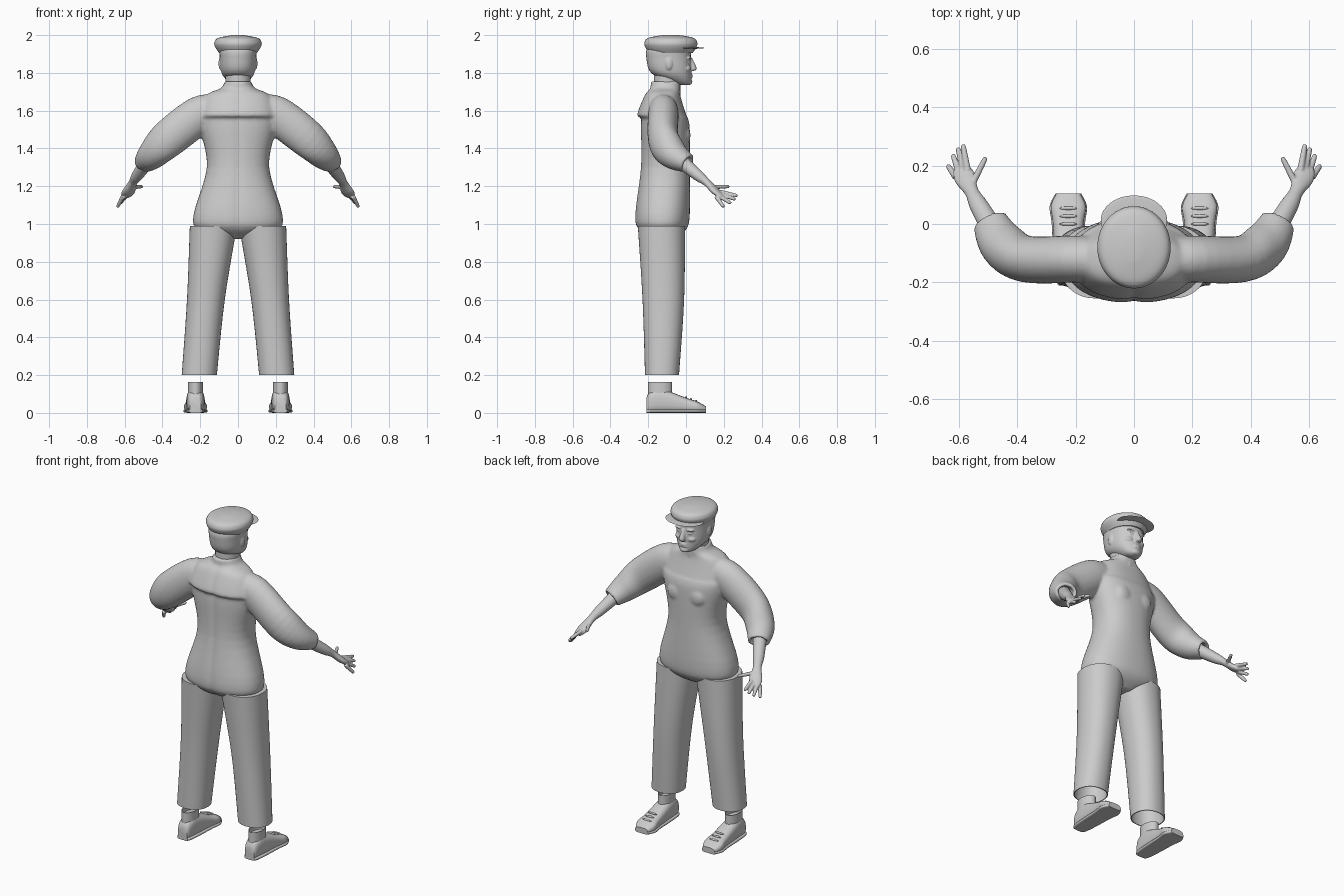
import bpy, bmesh, math
from mathutils import Vector, Matrix

cube = bpy.data.objects.get("Cube")
if cube:
    bpy.data.objects.remove(cube)

grey = bpy.data.materials.new("plain grey")
grey.use_nodes = True
tone = (.6, .6, .6, 1)
grey.diffuse_color = tone
grey.node_tree.nodes["Principled BSDF"].inputs["Base Color"].default_value = tone

SIDES = {"left": 1, "right": -1}
X_AXIS, Y_AXIS, Z_AXIS = Vector((1, 0, 0)), Vector((0, 1, 0)), Vector((0, 0, 1))
FLAT = (X_AXIS, Y_AXIS)
FACING = (X_AXIS, Z_AXIS)


def hermite(before, start, end, after, t):
    leave, arrive = (end - before) / 2, (after - start) / 2
    ease = t * t * (3 - 2 * t)
    return start + (end - start) * ease + leave * t * (1 - t) ** 2 - arrive * t * t * (1 - t)


def smooth_rows(rows, steps=5):
    """Ease between rows of numbers with a cubic that passes through each row."""
    result = []
    for index in range(len(rows) - 1):
        before, after = rows[max(index - 1, 0)], rows[min(index + 2, len(rows) - 1)]
        columns = list(zip(before, rows[index], rows[index + 1], after))
        for step in range(steps):
            result.append([hermite(*column, step / steps) for column in columns])
    return result + [list(rows[-1])]


def squircle(angle, power):
    """Point on a unit circle, squared off as the power rises above two."""
    c, s = math.cos(angle), math.sin(angle)
    return (math.copysign(abs(c) ** (2 / power), c), math.copysign(abs(s) ** (2 / power), s))


def loft(bm, rows, frame=None, power=2, sides=32, wall=None, depth=None, groove=None):
    """Skin rings given as (x, y, z, width, height).

    Without a frame the rings follow the path. A wall thickness turns the last
    ring inward to make a hollow end, and a groove creases the back."""
    rows = smooth_rows(rows)
    centres = [Vector(row[:3]) for row in rows]
    rings = []
    for index, row in enumerate(rows):
        ahead = centres[min(index + 1, len(rows) - 1)]
        behind = centres[max(index - 1, 0)]
        along = (ahead - behind).normalized()
        if frame:
            across, up = frame
        else:
            across = along.cross(Z_AXIS).normalized()
            up = across.cross(along)
        rings.append((centres[index], across, up, row[3], row[4]))
    if wall:
        centre, across, up, width, height = rings[-1]
        for inset in (0, depth):
            rings.append((centre - along * inset, across, up, width - wall, height - wall))
    loops = []
    for centre, across, up, width, height in rings:
        loop = []
        for side in range(sides):
            x, y = squircle(math.tau * side / sides, power)
            if groove and y < 0:
                y *= 1 - groove * math.exp(-(x / .1) ** 2)
            loop.append(bm.verts.new(centre + across * (width * x) + up * (height * y)))
        loops.append(loop)
    for lower, upper in zip(loops, loops[1:]):
        for side in range(sides):
            bm.faces.new((lower[side - 1], lower[side], upper[side], upper[side - 1]))
    bm.faces.new(loops[0])
    bm.faces.new(loops[-1])


def upright(rows):
    """Turn (height, half width, back, front) rows into horizontal rings."""
    return [(0, (back + front) / 2, z, width, (front - back) / 2) for z, width, back, front in rows]


def mirrored(rows, sign):
    return [(sign * x, *rest) for x, *rest in rows]


def ball(bm, centre, radii):
    place = Matrix.Translation(Vector(centre)) @ Matrix.Diagonal(Vector((*radii, 1)))
    bmesh.ops.create_uvsphere(bm, u_segments=32, v_segments=16, radius=1, matrix=place)


def finish(name, bm, voxel=None):
    """Make the object; a voxel size blends overlapping pieces into one skin."""
    bmesh.ops.recalc_face_normals(bm, faces=bm.faces[:])
    for face in bm.faces:
        face.smooth = True
    mesh = bpy.data.meshes.new(name)
    bm.to_mesh(mesh)
    bm.free()
    mesh.materials.append(grey)
    mesh.set_sharp_from_angle(angle=math.radians(50))
    part = bpy.data.objects.new(name, mesh)
    bpy.context.collection.objects.link(part)
    if voxel:
        blend = part.modifiers.new("blend", "REMESH")
        blend.mode = "VOXEL"
        blend.voxel_size = voxel
        blend.use_smooth_shade = True
        relax = part.modifiers.new("relax", "SMOOTH")
        relax.iterations = 3


# Shirt: torso with a back yoke, blended into hollow sleeves
torso = [(.92, .06, -.17, -.06), (.97, .21, -.25, 0), (1.05, .235, -.27, .02), (1.3, .165, -.24, .02),
         (1.5, .2, -.24, .02), (1.56, .21, -.24, .01), (1.58, .21, -.26, 0),
         (1.68, .17, -.22, -.03), (1.72, .09, -.19, -.03), (1.755, .07, -.19, -.03)]
sleeve = [(.1, -.12, 1.61, .07, .07), (.2, -.12, 1.58, .08, .1), (.37, -.12, 1.45, .08, .1),
          (.45, -.07, 1.37, .08, .08), (.495, .01, 1.32, .06, .05)]
bm = bmesh.new()
loft(bm, upright(torso), FLAT, power=2.3, sides=64, groove=.05)
for sign in SIDES.values():
    loft(bm, mirrored(sleeve, sign), wall=.016, depth=.05)
    ball(bm, (sign * .07, 0, 1.47), (.05, .024, .05))
finish("shirt", bm, voxel=.009)

# Paired parts: trousers, footwear, forearms and hands
leg = [(.13, -.13, .99, .125, .125), (.17, -.12, .6, .1, .11), (.205, -.127, .2, .093, .09)]
shoe = [(-.21, .03, .08), (-.19, .04, .11), (-.13, .047, .126), (0, .053, .08),
        (.06, .06, .06), (.105, .04, .035)]
forearm = [(.46, -.06, 1.36, .04, .04), (.53, .06, 1.26, .032, .03), (.556, .11, 1.22, .024, .02),
           (.58, .16, 1.17, .037, .018), (.595, .195, 1.145, .026, .01)]
first_knuckle, last_knuckle = Vector((.57, .18, 1.17)), Vector((.61, .16, 1.145))
first_tip, last_tip = Vector((.586, .272, 1.15)), Vector((.638, .2, 1.09))
thumb = (Vector((.558, .13, 1.195)), Vector((.508, .228, 1.198)))
foot_x, ankle_y = .225, -.137

for side, sign in SIDES.items():
    bm = bmesh.new()
    loft(bm, mirrored(leg, sign), FLAT, power=2.2, sides=48, wall=.005, depth=.4)
    finish(side + "_trouser_leg", bm)

    bm = bmesh.new()
    loft(bm, [(sign * foot_x, y, top / 2, width, top / 2) for y, width, top in shoe], FACING, power=2.8)
    finish(side + "_shoe", bm)

    bm = bmesh.new()
    loft(bm, [(sign * foot_x, y, .01, width + .004, .01) for y, width, top in shoe], FACING, power=4)
    finish(side + "_sole", bm)

    bm = bmesh.new()
    for row in range(3):
        ball(bm, (sign * foot_x, row * .027, .082 - row * .01), (.03, .006, .006))
    finish(side + "_laces", bm)

    bm = bmesh.new()
    sock = [(sign * foot_x, ankle_y, z, .04, .064) for z in (.05, .163)]
    loft(bm, sock, FLAT, wall=.004, depth=.03)
    finish(side + "_sock", bm)

    bm = bmesh.new()
    loft(bm, mirrored(forearm, sign))
    digits = [thumb]
    for finger in range(4):
        t = finger / 3
        reach = Y_AXIS * (.015 * math.sin(math.pi * t))
        digits.append((first_knuckle.lerp(last_knuckle, t), first_tip.lerp(last_tip, t) + reach))
    for root, tip in digits:
        taper = [(*root.lerp(tip, t), radius, radius) for t, radius in ((0, .012), (.9, .009), (1, .004))]
        loft(bm, mirrored(taper, sign), sides=16)
    finish(side + "_forearm_and_hand", bm, voxel=.004)

# Neck
bm = bmesh.new()
loft(bm, upright([(z, .067, -.17, -.03) for z in (1.68, 1.83)]), FLAT)
finish("neck", bm)

# Head with face features blended in
head = [(1.735, .02, -.02, .01), (1.75, .05, -.08, .026), (1.8, .087, -.185, .028),
        (1.88, .096, -.21, .025), (1.93, .095, -.205, .025), (1.965, .06, -.16, 0)]
nose = [(0, .018, 1.88, .01, .014), (0, .037, 1.825, .018, .02), (0, .03, 1.81, .014, .012)]
bm = bmesh.new()
loft(bm, upright(head), FLAT, power=2.2, sides=48)
loft(bm, nose, FLAT, sides=16)
for lip_height in (1.777, 1.789):
    ball(bm, (0, .024, lip_height), (.025, .012, .006))
ball(bm, (0, .016, 1.752), (.028, .018, .016))
for sign in SIDES.values():
    eye_x = sign * .036
    ball(bm, (eye_x, .014, 1.878), (.026, .016, .007))
    ball(bm, (eye_x, .012, 1.858), (.014, .012, .008))
    ball(bm, (eye_x, .002, 1.822), (.03, .024, .018))
    ball(bm, (sign * .093, -.09, 1.85), (.01, .02, .034))
finish("head", bm, voxel=.0045)

# Flat cap and visor
bm = bmesh.new()
profile = [(1.905, .1), (1.935, .12), (1.96, .125), (1.985, .105), (2, .03)]
loft(bm, [(0, -.08, z, radius, radius + .015) for z, radius in profile], FLAT, sides=48)
finish("cap", bm)

bm = bmesh.new()
ball(bm, (0, .012, 1.932), (.114, .086, .005))
finish("cap_visor", bm)
